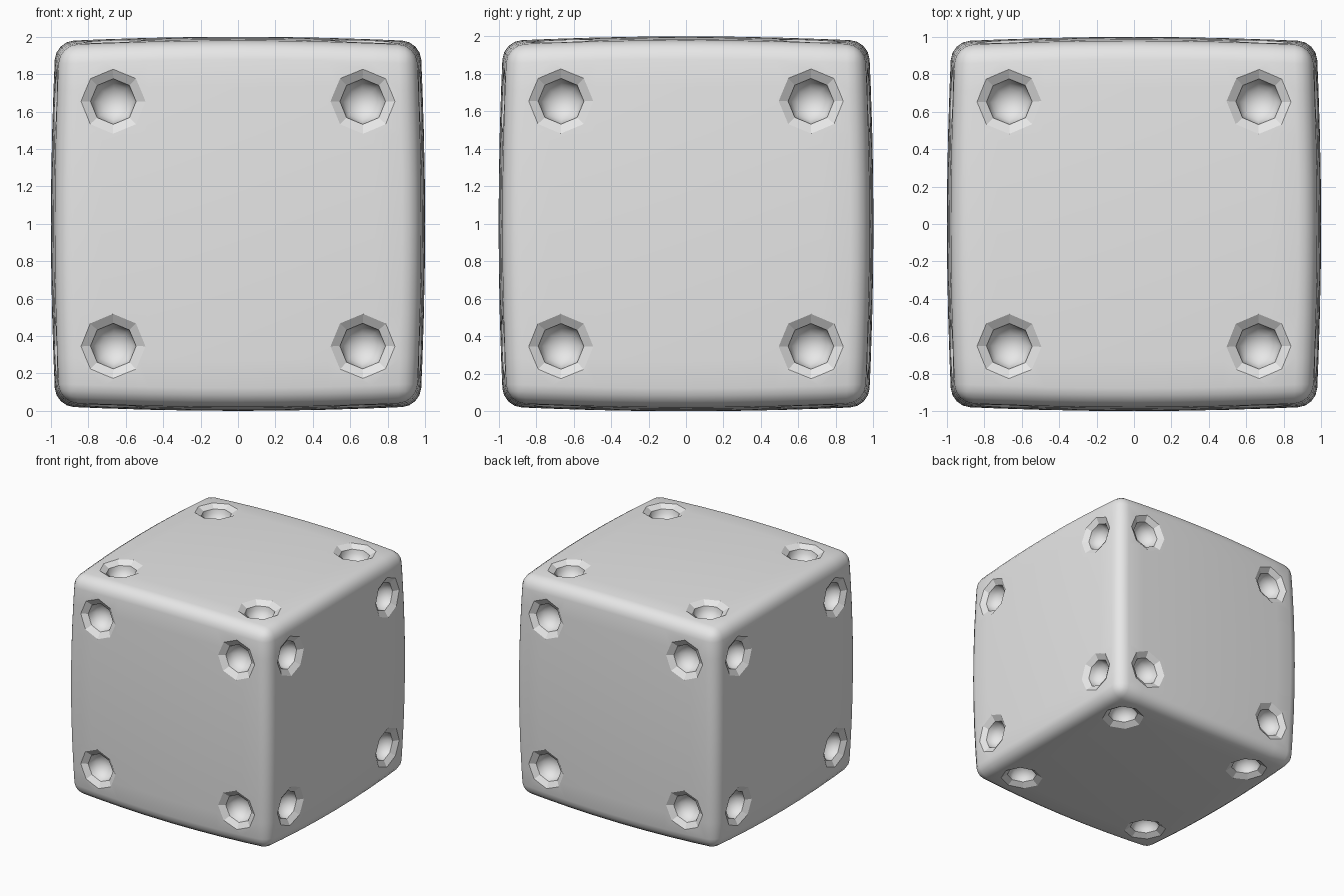
import bpy, bmesh, math
from mathutils import Vector, Matrix

if "Cube" in bpy.data.objects:
    bpy.data.objects.remove(bpy.data.objects["Cube"], do_unlink=True)

BULGE = 0.025           # how far faces drop towards their corners
RIM, MOUTH = 0.177, 0.122
FUNNEL_DEPTH, BOWL_DEPTH = 0.035, 0.11
SPOT_U, SPOT_V = 0.668, 0.655

grey = bpy.data.materials.new("light_grey")
grey.use_nodes = True
grey.diffuse_color = (0.8, 0.8, 0.8, 1)
grey.node_tree.nodes["Principled BSDF"].inputs["Base Color"].default_value = (0.8, 0.8, 0.8, 1)


def make_object(name, bm):
    bmesh.ops.recalc_face_normals(bm, faces=bm.faces)
    mesh = bpy.data.meshes.new(name)
    bm.to_mesh(mesh)
    bm.free()
    mesh.materials.append(grey)
    obj = bpy.data.objects.new(name, mesh)
    bpy.context.collection.objects.link(obj)
    return obj


def bulged(p):
    """Push a point of the cube inwards the further it is from a face centre."""
    sq = p.length_squared
    return Vector(c * (1 - BULGE * (sq - c * c)) for c in p)


# Body: rounded cube with gently swelling faces
bm = bmesh.new()
bmesh.ops.create_cube(bm, size=2)
bmesh.ops.subdivide_edges(bm, edges=bm.edges[:], cuts=7, use_grid_fill=True)
borders = [e for e in bm.edges if e.calc_face_angle() > 1]
bmesh.ops.bevel(bm, geom=borders, offset=0.1, offset_type='OFFSET', segments=4,
                profile=0.5, affect='EDGES', clamp_overlap=True)
for v in bm.verts:
    v.co = bulged(v.co)
for f in bm.faces:
    f.smooth = True
body = make_object("die_body", bm)


# Spot cutter: eight-sided funnel leading into a round bowl
def add_spot(bm, place):
    slope = (RIM - MOUTH) / FUNNEL_DEPTH
    profile = [(RIM + 0.03 * slope, 0.03), (MOUTH, -FUNNEL_DEPTH)]
    for i in range(1, 5):
        t = math.radians(18 * i)
        profile.append((MOUTH * math.cos(t), -FUNNEL_DEPTH - BOWL_DEPTH * math.sin(t)))
    rings = [[bm.verts.new(place @ Vector((r * math.cos(k * math.tau / 8),
                                           r * math.sin(k * math.tau / 8), z)))
              for k in range(8)] for r, z in profile]
    tip = bm.verts.new(place @ Vector((0, 0, -FUNNEL_DEPTH - BOWL_DEPTH)))
    bm.faces.new(rings[0])
    for n, (a, b) in enumerate(zip(rings, rings[1:])):
        for k in range(8):
            j = (k + 1) % 8
            bm.faces.new((a[k], a[j], b[j], b[k])).smooth = n > 0
    for k in range(8):
        bm.faces.new((rings[-1][k], rings[-1][(k + 1) % 8], tip)).smooth = True


# Four spots on each of the six faces
bm = bmesh.new()
for axis in range(3):
    for side in (-1, 1):
        for su in (-1, 1):
            for sv in (-1, 1):
                p = Vector((0, 0, 0))
                p[axis] = side
                others = [i for i in range(3) if i != axis]
                p[others[0]], p[others[1]] = su * SPOT_U, sv * SPOT_V
                normal = p * 2 * BULGE
                normal[axis] = side
                turn = normal.to_track_quat('Z', 'Y').to_matrix().to_4x4()
                spot = bulged(p)
                spot[others[0]], spot[others[1]] = p[others[0]], p[others[1]]
                add_spot(bm, Matrix.Translation(spot) @ turn)
cutter = make_object("spot_cutter", bm)
cutter.hide_render = True

cut = body.modifiers.new("spots", 'BOOLEAN')
cut.operation = 'DIFFERENCE'
cut.solver = 'EXACT'
cut.object = cutter
bpy.context.view_layer.objects.active = body
body.select_set(True)
bpy.ops.object.modifier_apply(modifier=cut.name)
bpy.data.objects.remove(cutter, do_unlink=True)

# Stand the body on the ground
for v in body.data.vertices:
    v.co.z += 1
